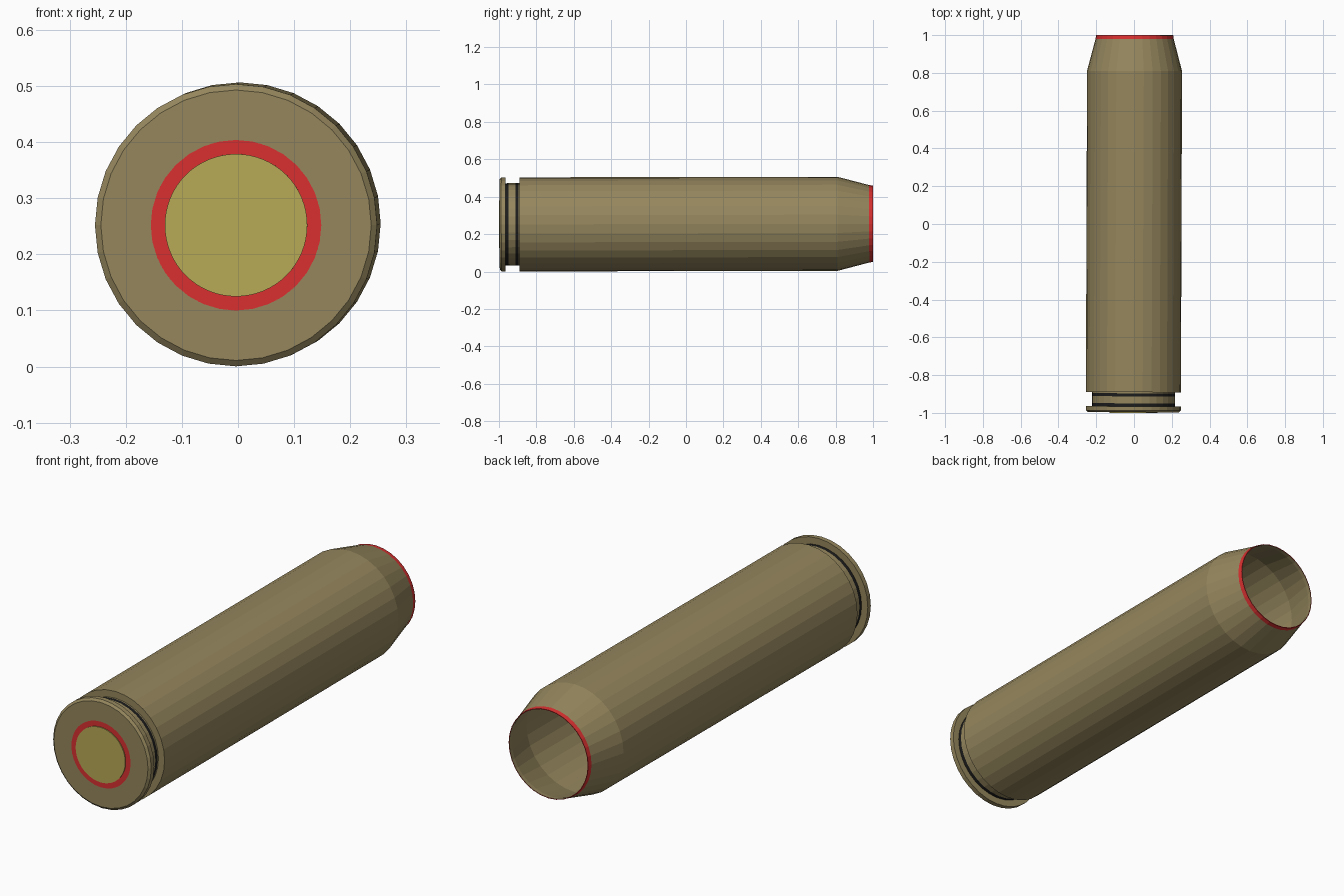
import bpy
import bmesh
from math import cos, sin, tau

cube = bpy.data.objects.get("Cube")
if cube:
    bpy.data.objects.remove(cube, do_unlink=True)


def make_material(name, rgb):
    mat = bpy.data.materials.new(name)
    mat.use_nodes = True
    mat.diffuse_color = (*rgb, 1)
    bsdf = mat.node_tree.nodes["Principled BSDF"]
    bsdf.inputs["Base Color"].default_value = (*rgb, 1)
    bsdf.inputs["Roughness"].default_value = 0.6
    return mat


brass = make_material("dull brass", (0.30, 0.24, 0.11))
red = make_material("red lacquer", (0.70, 0.03, 0.03))
yellow = make_material("yellow brass", (0.48, 0.40, 0.095))
black = make_material("dark groove", (0.012, 0.012, 0.012))


def lathe(name, profile, sides, materials, closed=False):
    """Turn (radius, y, material) points around the long axis.
    Each point's material index applies to the strip that follows it."""
    bm = bmesh.new()
    rings = []
    for radius, y, _ in profile:
        if radius == 0:
            rings.append([bm.verts.new((0, y, 0))] * sides)
        else:
            rings.append([bm.verts.new((radius * sin(tau * i / sides), y,
                                        radius * cos(tau * i / sides)))
                          for i in range(sides)])
    pairs = list(zip(rings, rings[1:]))
    if closed:
        pairs.append((rings[-1], rings[0]))
    for (a, b), point in zip(pairs, profile):
        for i in range(sides):
            j = (i + 1) % sides
            corners = list(dict.fromkeys((a[i], a[j], b[j], b[i])))
            bm.faces.new(corners).material_index = point[2]
    bmesh.ops.recalc_face_normals(bm, faces=bm.faces)
    mesh = bpy.data.meshes.new(name)
    bm.to_mesh(mesh)
    bm.free()
    for mat in materials:
        mesh.materials.append(mat)
    obj = bpy.data.objects.new(name, mesh)
    bpy.context.collection.objects.link(obj)
    # The whole model leans very slightly off the y axis
    obj.location.z = 0.2535
    obj.rotation_euler = (0.0017, 0, -0.0035)
    return obj


# Hollow case: base pocket, rim, extractor groove, body, tapered mouth, bore
lathe("case", [
    (0, -0.975, 0), (0.152, -0.975, 0), (0.152, -0.996, 0),
    (0.241, -0.996, 0), (0.2515, -0.987, 0), (0.2515, -0.965, 0),
    (0.22, -0.965, 1), (0.22, -0.949, 0),
    (0.22, -0.912, 1), (0.22, -0.896, 0), (0.22, -0.89, 0),
    (0.2515, -0.89, 0), (0.2515, 0.81, 0),
    (0.207, 0.98, 2), (0.204, 1.0, 2),
    (0.201, 1.0, 0), (0.203, 0.98, 0), (0.247, 0.81, 0),
    (0.247, -0.85, 0), (0, -0.85, 0),
], 32, [brass, black, red])

# Sealant ring set in the base pocket
lathe("sealant_ring", [
    (0.152, -0.975, 0), (0.152, -0.996, 0),
    (0.127, -0.996, 0), (0.127, -0.975, 0),
], 64, [red], closed=True)

# Primer cap, standing slightly proud of the base
lathe("primer", [
    (0, -0.976, 0), (0.127, -0.976, 0), (0.127, -1.0, 0), (0, -1.0, 0),
], 64, [yellow])
